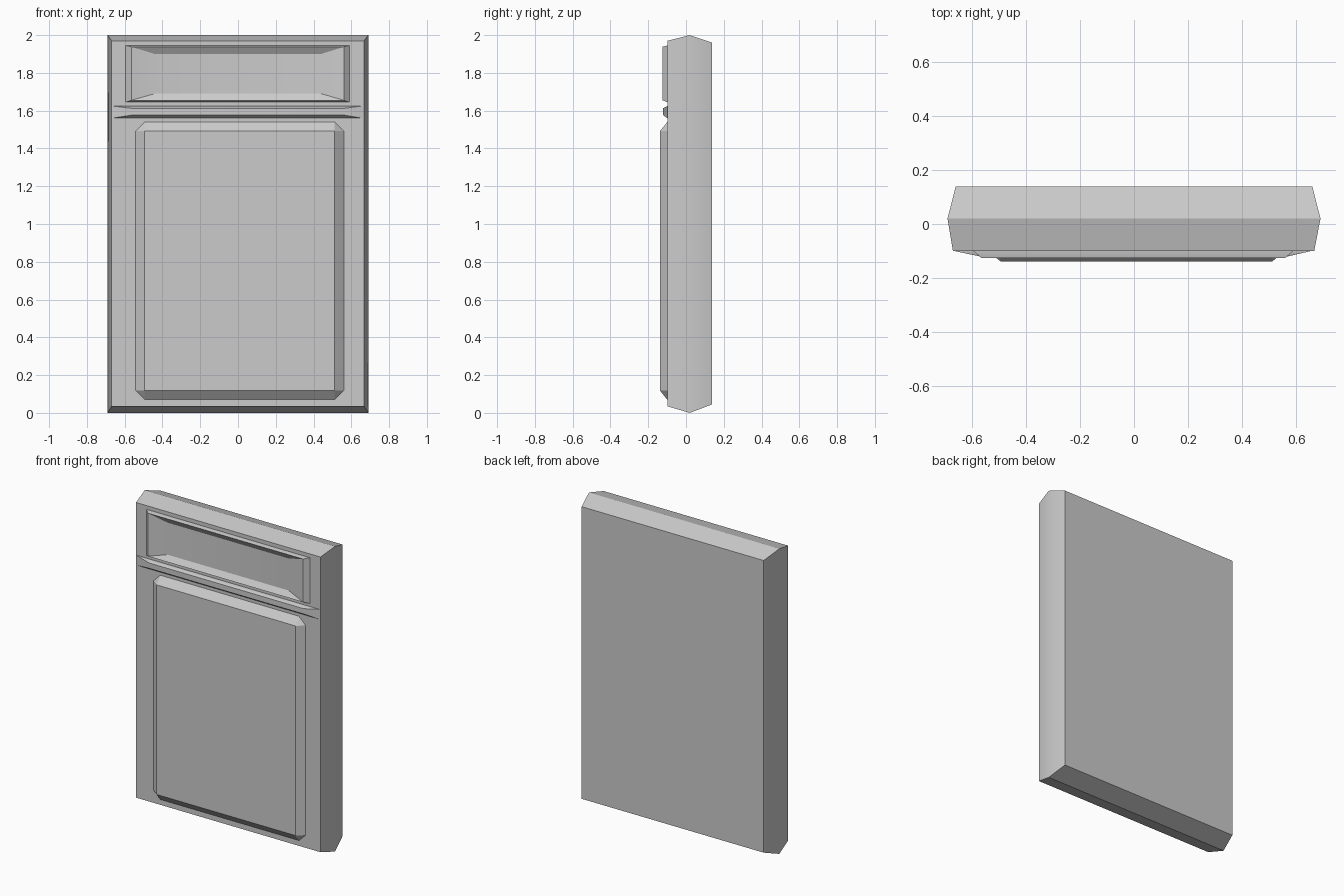
import bpy, bmesh
from math import radians

if "Cube" in bpy.data.objects:
    bpy.data.objects.remove(bpy.data.objects["Cube"])


def rect(y, x0, x1, z0, z1, cut=0.0):
    """Rectangular ring in the plane y; cut > 0 clips the corners."""
    if not cut:
        pts = [(x0, z0), (x1, z0), (x1, z1), (x0, z1)]
    else:
        c = cut
        pts = [(x0, z0 + c), (x0 + c, z0), (x1 - c, z0), (x1, z0 + c),
               (x1, z1 - c), (x1 - c, z1), (x0 + c, z1), (x0, z1 - c)]
    return [(x, y, z) for x, z in pts]


def loft(name, rings):
    """Skin equal-sized rings from back to front and cap both ends."""
    bm = bmesh.new()
    loops = [[bm.verts.new(p) for p in r] for r in rings]
    n = len(loops[0])
    bm.faces.new(loops[0])
    bm.faces.new(loops[-1])
    for a, b in zip(loops, loops[1:]):
        for i in range(n):
            j = (i + 1) % n
            bm.faces.new((a[i], a[j], b[j], b[i]))
    bmesh.ops.remove_doubles(bm, verts=bm.verts, dist=1e-5)
    bmesh.ops.recalc_face_normals(bm, faces=bm.faces)
    mesh = bpy.data.meshes.new(name)
    bm.to_mesh(mesh)
    bm.free()
    obj = bpy.data.objects.new(name, mesh)
    bpy.context.collection.objects.link(obj)
    bpy.ops.object.select_all(action='DESELECT')
    obj.select_set(True)
    bpy.context.view_layer.objects.active = obj
    bpy.ops.object.shade_smooth_by_angle(angle=radians(30))
    return obj


FRONT = -0.099   # slab front plane
BURIED = -0.09   # backs of applied parts sit just inside the slab

# Main slab with ridged edges
loft("door_slab", [
    rect(0.138, -0.66, 0.66, 0.045, 1.96),
    rect(0.02, -0.69, 0.69, 0.0, 2.0),
    rect(FRONT, -0.67, 0.667, 0.035, 1.97),
])

# Dished drawer panel: raised rim falling to a shallow floor
loft("drawer_panel", [
    rect(BURIED, -0.595, 0.59, 1.645, 1.945),
    rect(FRONT, -0.595, 0.59, 1.645, 1.945),
    rect(-0.125, -0.565, 0.56, 1.655, 1.938),
    rect(-0.101, -0.44, 0.44, 1.69, 1.90),
])

# Tapered divider strip
loft("divider_strip", [
    rect(BURIED, -0.67, 0.66, 1.56, 1.625),
    rect(FRONT, -0.67, 0.66, 1.56, 1.625),
    rect(-0.122, -0.56, 0.56, 1.577, 1.612),
])

# Raised lower panel with chamfered border and clipped corners
loft("lower_panel", [
    rect(BURIED, -0.542, 0.56, 0.07, 1.54, 0.048),
    rect(FRONT, -0.542, 0.56, 0.07, 1.54, 0.048),
    rect(-0.138, -0.494, 0.512, 0.118, 1.492, 1e-7),
])
